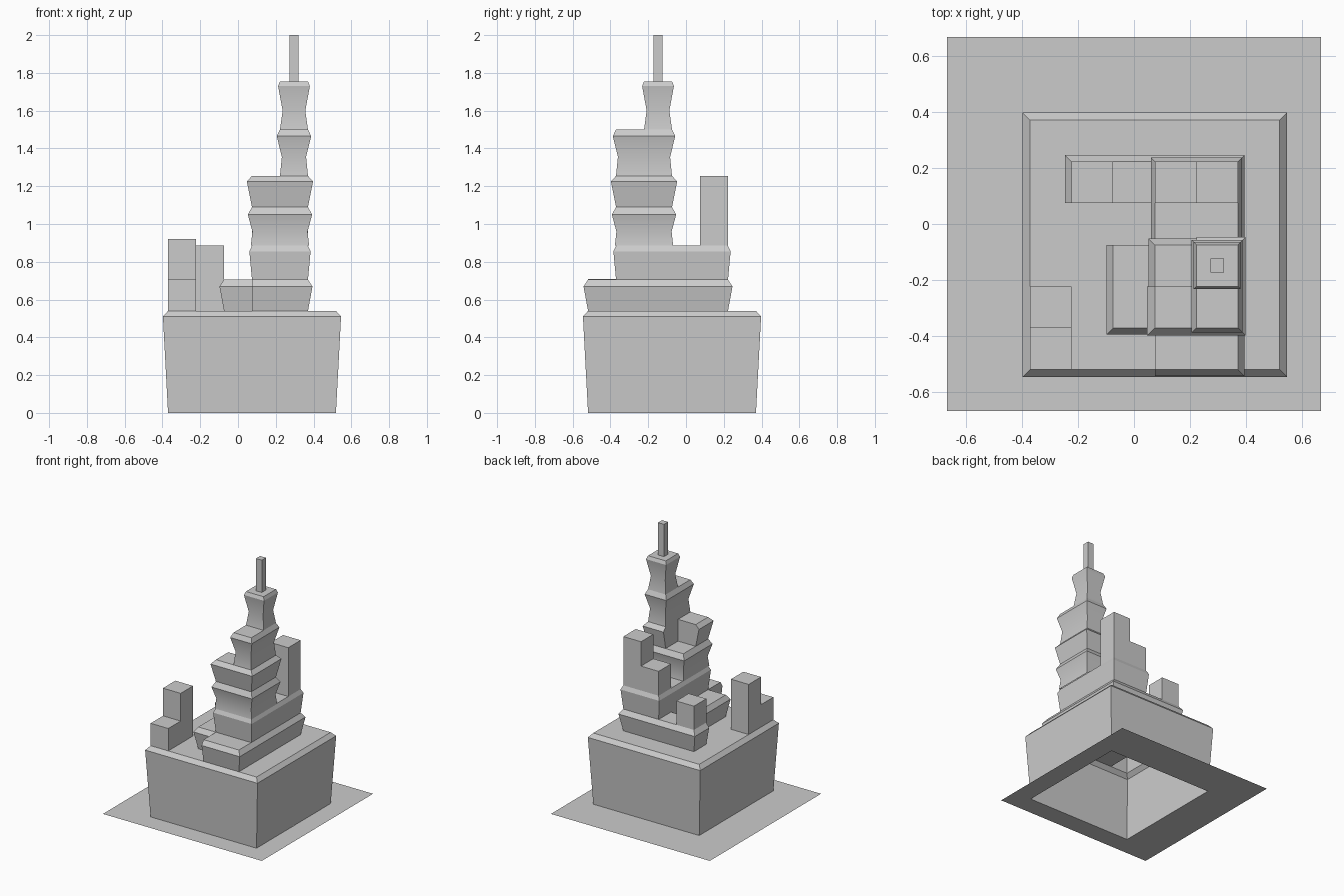
import bpy, bmesh
from mathutils import Vector

if "Cube" in bpy.data.objects:
    bpy.data.objects.remove(bpy.data.objects["Cube"])

CELL = 4 / 27          # plan grid: 9 x 9 cells across the ground sheet


def g(i):
    return -2 / 3 + i * CELL


def cells(x0, x1, y0, y1):
    return {(i, j) for i in range(x0, x1) for j in range(y0, y1)}


def box(x0, x1, y0, y1):
    return [(x0, y0, 1), (x1, y0, 1), (x1, y1, 1), (x0, y1, 1)]


def part(name, outline, profile, caps):
    """Open shell: outline points (x, y, flare of the following edge, CCW),
    profile of (height, outward offset), roof cells at the last height."""
    bm = bmesh.new()
    n = len(outline)
    rings = []
    for z, off in profile:
        ring = []
        for k in range(n):
            p = Vector((g(outline[k][0]), g(outline[k][1]), z))
            for a in (k - 1, k):              # the two edges meeting at the corner
                x0, y0, f = outline[a]
                x1, y1, _ = outline[(a + 1) % n]
                d = Vector((x1 - x0, y1 - y0, 0)).normalized()
                p += Vector((d.y, -d.x, 0)) * off * f
            ring.append(bm.verts.new(p))
        rings.append(ring)
    for lo, hi in zip(rings, rings[1:]):
        for k in range(n):
            m = (k + 1) % n
            bm.faces.new((lo[k], lo[m], hi[m], hi[k]))
    z = profile[-1][0]
    for i, j in caps:
        bm.faces.new([bm.verts.new((g(i + a), g(j + b), z))
                      for a, b in ((0, 0), (1, 0), (1, 1), (0, 1))])
    bmesh.ops.remove_doubles(bm, verts=bm.verts, dist=1e-4)
    me = bpy.data.meshes.new(name)
    bm.to_mesh(me)
    bm.free()
    ob = bpy.data.objects.new(name, me)
    bpy.context.collection.objects.link(ob)
    bpy.ops.object.select_all(action='DESELECT')
    ob.select_set(True)
    bpy.context.view_layer.objects.active = ob
    bpy.ops.object.shade_smooth_by_angle(angle=0.5)
    return ob


# Ground sheet, open under the podium
podium = cells(2, 8, 1, 7)
part("ground_sheet", [], [(0, 0)], cells(0, 9, 0, 9) - podium)

# Podium with roof open under the buildings
tier_cells = cells(5, 7, 1, 6) | cells(4, 5, 2, 4) | cells(3, 5, 5, 6)
annex_cells = cells(2, 3, 1, 3)
part("podium", box(2, 8, 1, 7), [(0, 0), (.51, .027), (.54, 0)],
     podium - tier_cells - annex_cells)

# Small stepped annex
part("annex_lower", box(2, 3, 1, 3), [(.54, 0), (.71, 0)], {(2, 1)})
part("annex_upper", box(2, 3, 2, 3), [(.71, 0), (.92, 0)], {(2, 2)})

# First tier: outer edges flare, inner edges stay straight
part("tier_1",
     [(5, 1, 1), (7, 1, 1), (7, 6, 1), (3, 6, 1), (3, 5, 0), (5, 5, 0),
      (5, 4, 0), (4, 4, 1), (4, 2, 1), (5, 2, 0)],
     [(.54, 0), (.67, .024), (.705, 0)],
     {(4, 2), (4, 3), (5, 1), (6, 1), (4, 5)})

# Second tier and the straight back blocks
part("tier_2", box(5, 7, 2, 6), [(.705, 0), (.855, .014), (.885, 0)],
     {(5, 4), (6, 4)})
part("back_block_left", box(3, 4, 5, 6), [(.705, 0), (.885, 0)], {(3, 5)})
part("back_block_middle", box(5, 7, 5, 6), [(.885, 0), (1.07, 0)], {(5, 5)})
part("back_block_tall", box(6, 7, 5, 6), [(1.07, 0), (1.255, 0)], {(6, 5)})

# Waisted tower tiers
part("tier_3", box(5, 7, 2, 4),
     [(.885, .006), (.96, -.002), (1.05, .022), (1.09, 0)], {(5, 3)})
part("tier_4",
     [(5, 2, 1), (7, 2, 1), (7, 4, 1), (6, 4, 0), (6, 3, 0), (5, 3, 1)],
     [(1.09, 0), (1.225, .027), (1.255, 0)], {(5, 2)})
part("tier_5", box(6, 7, 2, 4),
     [(1.255, 0), (1.355, -.01), (1.465, .017), (1.5, 0)], {(6, 2)})
part("tier_6", box(6, 7, 3, 4),
     [(1.5, 0), (1.6, -.014), (1.73, .01), (1.755, 0)], {(6, 3)})

# Mast
part("mast", [(6.335, 3.335, 1), (6.665, 3.335, 1), (6.665, 3.665, 1), (6.335, 3.665, 1)],
     [(1.755, 0), (2, 0)], set())
bpy.ops.mesh.primitive_plane_add(size=.33 * CELL, location=(g(6.5), g(3.5), 2))
bpy.context.object.name = "mast_cap"
